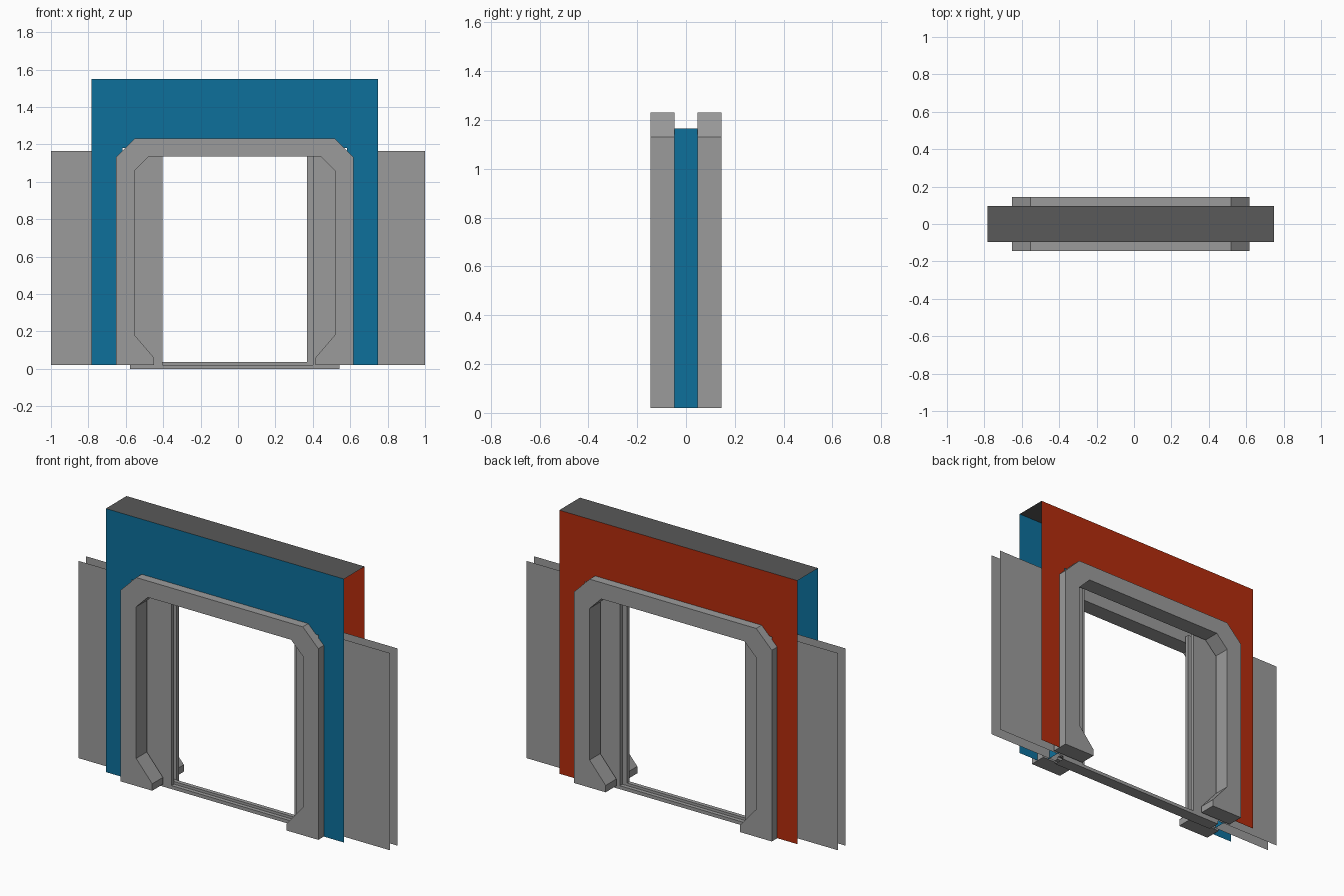
import bpy
import bmesh

if "Cube" in bpy.data.objects:
    bpy.data.objects.remove(bpy.data.objects["Cube"], do_unlink=True)

CX = -0.0175      # centre line of the doorway
BASE = 0.02       # underside of wall, trim and doors
DOOR_TOP = 1.165


def material(name, colour):
    mat = bpy.data.materials.new(name)
    mat.use_nodes = True
    rgba = (*colour, 1.0)
    mat.diffuse_color = rgba
    mat.node_tree.nodes["Principled BSDF"].inputs["Base Color"].default_value = rgba
    return mat


grey = material("plain grey", (0.33, 0.33, 0.33))
dark = material("dark grey", (0.1, 0.1, 0.1))
blue = material("blue", (0.004, 0.16, 0.33))
red = material("red", (0.46, 0.025, 0.004))


def finish(name, bm, mat):
    mesh = bpy.data.meshes.new(name)
    bm.to_mesh(mesh)
    bm.free()
    mesh.materials.append(mat)
    obj = bpy.data.objects.new(name, mesh)
    bpy.context.collection.objects.link(obj)
    return obj


def mirrored(half):
    """Close a left-half outline of (distance from centre, z) into a full one."""
    return [(CX - d, z) for d, z in half] + [(CX + d, z) for d, z in reversed(half)]


def slab(name, outline, y, mat, depth=0.0):
    """Flat xz outline at y, optionally extruded along y into a solid."""
    bm = bmesh.new()
    face = bm.faces.new([bm.verts.new((x, y, z)) for x, z in outline])
    if depth:
        new = bmesh.ops.extrude_face_region(bm, geom=[face])["geom"]
        moved = [v for v in new if isinstance(v, bmesh.types.BMVert)]
        bmesh.ops.translate(bm, verts=moved, vec=(0, depth, 0))
    bmesh.ops.recalc_face_normals(bm, faces=bm.faces)
    if not depth and (face.normal.y > 0) != (y > 0):
        face.normal_flip()
    return finish(name, bm, mat)


def sheet(name, path, sweep, mat):
    """Open strip made by sweeping a path of points."""
    bm = bmesh.new()
    a = [bm.verts.new(p) for p in path]
    b = [bm.verts.new([c + s for c, s in zip(p, sweep)]) for p in path]
    for i in range(len(path) - 1):
        bm.faces.new((a[i], a[i + 1], b[i + 1], b[i]))
    return finish(name, bm, mat)


# Wall skins with the doorway left open, and the cap on top
WALL_HALF, WALL_TOP, WALL_Y = 0.765, 1.55, 0.095
skin = mirrored([(0.60, BASE), (WALL_HALF, BASE), (WALL_HALF, WALL_TOP)])
skin += [(CX + 0.60, 1.18), (CX - 0.60, 1.18)]
slab("front_wall", skin, -WALL_Y, blue)
slab("back_wall", skin, WALL_Y, red)
sheet("wall_top", [(CX - WALL_HALF, -WALL_Y, WALL_TOP), (CX + WALL_HALF, -WALL_Y, WALL_TOP)],
      (0, 2 * WALL_Y, 0), dark)

# Chamfered trim with wedge feet, one on each side of the wall
outer = [(0.635, BASE), (0.635, 1.13), (0.535, 1.23)]
inner = [(0.432, BASE), (0.432, 0.06), (0.535, 0.18), (0.535, 1.06), (0.46, 1.135)]
trim = mirrored(outer) + list(reversed(mirrored(inner)))
slab("front_trim", trim, -0.145, grey, 0.098)
slab("back_trim", trim, 0.047, grey, 0.098)

# Lining between the two trims
for side, label in ((-1, "right"), (1, "left")):
    x = CX + side * 0.60
    sheet(label + "_jamb_lining", [(x, -side * 0.047, BASE), (x, side * 0.047, BASE)],
          (0, 0, DOOR_TOP - BASE), blue)

# Sliding doors: hollow sheets, one edge grooved and the other tongued
T, N = 0.035, 0.012
for side, label, edge, notch in ((-1, "right", 0.385, 0.415), (1, "left", 0.4175, 0.3875)):
    end = side - CX
    e, n = CX + side * edge, CX + side * notch
    path = [(side, -T), (e, -T), (e, -N), (n, -N), (n, N), (e, N), (e, T), (side, T)]
    if side < 0:
        path.reverse()
    sheet(label + "_door", [(x, y, BASE) for x, y in path], (0, 0, DOOR_TOP - BASE), grey)

# Threshold: open-ended channel with a raised rail
profile = [(-T, 0), (-T, BASE), (-N, BASE), (-N, 0.035), (N, 0.035),
           (N, BASE), (T, BASE), (T, 0), (-T, 0)]
sheet("threshold", [(CX - 0.56, y, z) for y, z in profile], (1.12, 0, 0), grey)
